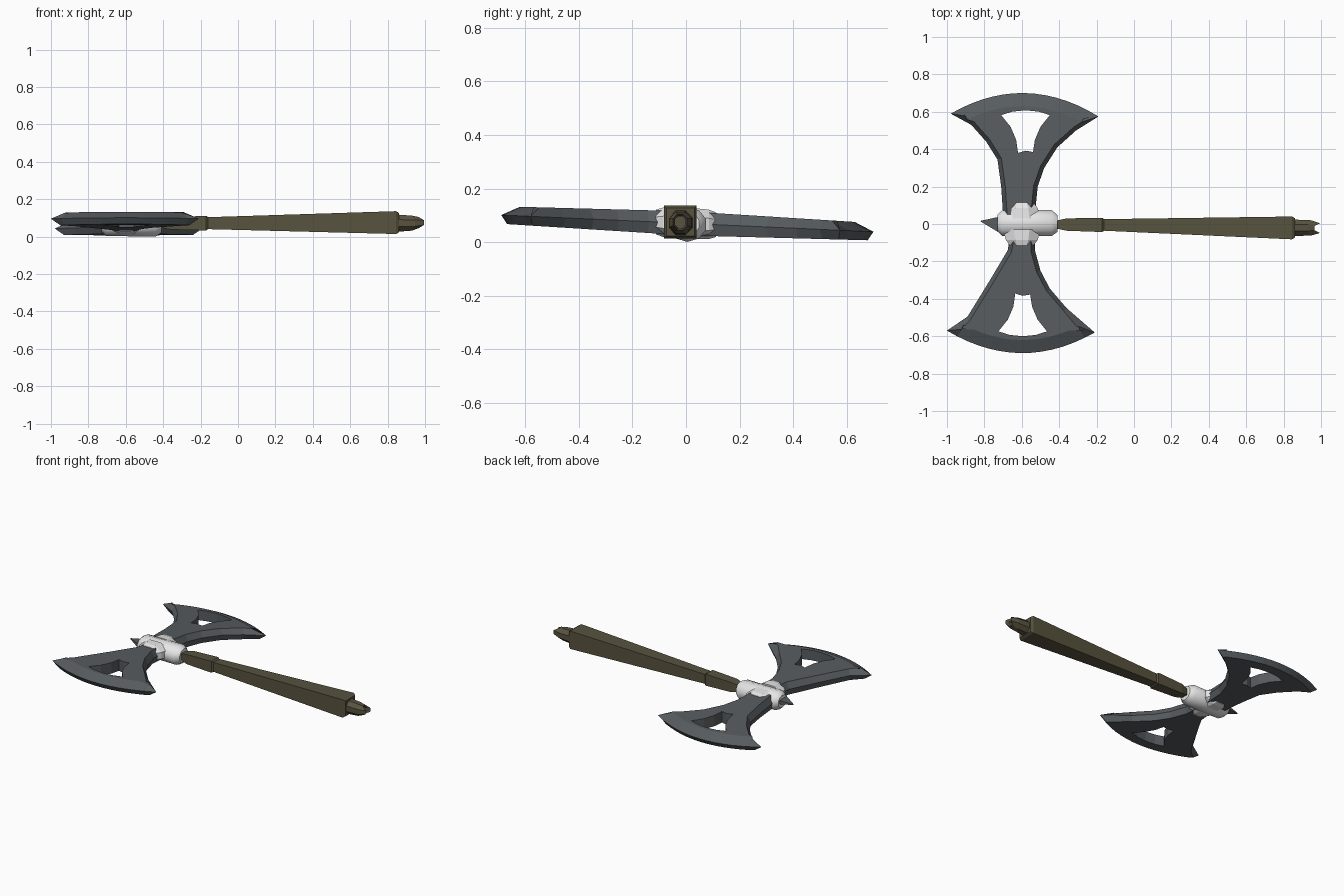
import bpy, bmesh, math
from mathutils import Vector

if "Cube" in bpy.data.objects:
    bpy.data.objects.remove(bpy.data.objects["Cube"])


def material(name, col):
    m = bpy.data.materials.new(name)
    m.diffuse_color = (*col, 1)
    m.use_nodes = True
    m.node_tree.nodes["Principled BSDF"].inputs["Base Color"].default_value = m.diffuse_color
    return m


STEEL = material("dark steel", (0.095, 0.107, 0.115))
WOOD = material("olive wood", (0.098, 0.086, 0.05))
SILVER = material("pale silver", (0.8, 0.8, 0.8))


def finish(name, bm, mat, smooth=False):
    bmesh.ops.recalc_face_normals(bm, faces=bm.faces)
    me = bpy.data.meshes.new(name)
    bm.to_mesh(me)
    bm.free()
    me.materials.append(mat)
    ob = bpy.data.objects.new(name, me)
    bpy.context.collection.objects.link(ob)
    if smooth:
        for o in bpy.context.selected_objects:
            o.select_set(False)
        ob.select_set(True)
        bpy.context.view_layer.objects.active = ob
        bpy.ops.object.shade_smooth_by_angle(angle=math.radians(46))
    return ob


def loft(name, stations, n, mat, axis="x", smooth=False):
    """Skin n-sided sections; station = (position, c1, c2, half1, half2[, jag])."""
    bm = bmesh.new()
    rings = []
    k = 1 / math.cos(math.pi / n)
    for s in stations:
        p, c1, c2, r1, r2 = s[:5]
        jag = s[5] if len(s) > 5 else 0
        ring = []
        for i in range(n):
            a = math.tau * (i + 0.5) / n
            u, w = c1 + r1 * k * math.cos(a), c2 + r2 * k * math.sin(a)
            q = p + (jag if i % 4 in (0, 3) else 0)
            ring.append(bm.verts.new((q, u, w) if axis == "x" else (u, q, w)))
        rings.append(ring)
    for a, b in zip(rings, rings[1:]):
        for i in range(n):
            j = (i + 1) % n
            bm.faces.new((a[i], a[j], b[j], b[i]))
    bm.faces.new(rings[0])
    bm.faces.new(rings[-1])
    return finish(name, bm, mat, smooth)


def mid_z(y):
    return 0.07 - 0.045 * y


def blade(name, side, left, right, arc_top, hole):
    """Sharp-edged axe blade; left and right run from neck to tip, y given as |y|."""
    l, r = left[-1], right[-1]
    arc = []
    for i in range(1, 14):
        t = i / 14
        arc.append((l[0] + (r[0] - l[0]) * t,
                    l[1] + (r[1] - l[1]) * t + (arc_top - (l[1] + r[1]) / 2) * (1 - (2 * t - 1) ** 2)))
    outline = left + arc + right[::-1]
    kinds = ["side"] * len(left) + ["arc"] * len(arc) + ["side"] * len(right)
    kinds[len(left) - 1] = kinds[len(left) + len(arc)] = "tip"
    n = len(outline)

    def inset(width):
        pts = []
        for i, (p, kind) in enumerate(zip(outline, kinds)):
            p, a, b = Vector(p), Vector(outline[i - 1]), Vector(outline[(i + 1) % n])
            if kind == "tip":                       # pull tips in along the blade
                d = Vector((-0.59, 0.53)) - p
                pts.append(p + d.normalized() * width["tip"])
            elif i in (0, n - 1):                   # neck end is hidden in the socket
                pts.append(p + Vector((width["side"] * (1 if i == 0 else -1), 0)))
            else:
                t = (b - a).normalized()
                pts.append(p + Vector((t.y, -t.x)) * width[kind])
        return pts

    bm = bmesh.new()

    def ring(pts, s):
        vs = []
        for u, v in pts:
            y = side * v
            vs.append(bm.verts.new((u, y, mid_z(y) + s * (0.045 - 0.018 * v))))
        return vs

    def bridge(a, b):
        for i in range(len(a)):
            j = (i + 1) % len(a)
            bm.faces.new((a[i], a[j], b[j], b[i]))

    edge = ring(outline, 0)
    top = ring(inset({"arc": 0.07, "side": 0.022, "tip": 0.08}), 1)
    low = ring(inset({"arc": 0.022, "side": 0.012, "tip": 0.05}), -1)
    hole_top, hole_low = ring(hole, 1), ring(hole, -1)
    bridge(edge, top)
    bridge(edge, low)
    bridge(hole_top, hole_low)
    for outer, inner in ((top, hole_top), (low, hole_low)):
        es = []
        for loop in (outer, inner):
            for i in range(len(loop)):
                pair = (loop[i - 1], loop[i])
                es.append(bm.edges.get(pair) or bm.edges.new(pair))
        bmesh.ops.triangle_fill(bm, edges=es, use_beauty=True)
    return finish(name, bm, STEEL)


# Two blades with the same kind of triangular window
hole = [(-0.71, 0.582), (-0.65, 0.601), (-0.58, 0.608), (-0.51, 0.601), (-0.45, 0.582),
        (-0.50, 0.52), (-0.53, 0.45), (-0.54, 0.385), (-0.58, 0.392), (-0.62, 0.38),
        (-0.63, 0.45), (-0.66, 0.52)]
blade("rear_blade", 1,
      [(-0.70, 0.05), (-0.71, 0.2), (-0.73, 0.345), (-0.79, 0.44), (-0.87, 0.53), (-0.98, 0.59)],
      [(-0.53, 0.05), (-0.515, 0.2), (-0.48, 0.3), (-0.41, 0.41), (-0.31, 0.5), (-0.19, 0.575)],
      0.70, hole)
blade("front_blade", -1,
      [(-0.66, 0.05), (-0.675, 0.14), (-0.77, 0.3), (-0.89, 0.495), (-1.0, 0.57)],
      [(-0.53, 0.05), (-0.53, 0.14), (-0.50, 0.25), (-0.45, 0.345), (-0.36, 0.45), (-0.21, 0.58)],
      0.69, [(u - 0.015, v - 0.008) for u, v in hole])

# Silver head collar, blade sockets and end spike
loft("head_collar", [(-0.73, 0.005, 0.066, 0.045, 0.04), (-0.705, 0.005, 0.066, 0.068, 0.06),
                     (-0.44, 0.005, 0.066, 0.07, 0.062), (-0.41, 0.003, 0.068, 0.045, 0.045)],
     10, SILVER, smooth=True)
for label, s in (("rear", 1), ("front", -1)):
    loft(label + "_blade_socket",
         [(s * v, -0.60, mid_z(s * v), w, h) for v, w, h in
          ((0.03, 0.10, 0.058), (0.085, 0.085, 0.055), (0.112, 0.065, 0.046))],
         8, SILVER, axis="y")
loft("end_spike", [(-0.82, 0.015, 0.07, 0.002, 0.002), (-0.715, -0.005, 0.07, 0.045, 0.014)],
     4, STEEL)

# Square tapered handle with raised collar
loft("handle", [(-0.42, -0.003, 0.07, 0.02, 0.02), (-0.36, -0.003, 0.071, 0.033, 0.033),
                (-0.17, -0.005, 0.072, 0.038, 0.039), (-0.16, -0.005, 0.072, 0.031, 0.032),
                (0.845, -0.021, 0.075, 0.061, 0.061), (0.86, -0.021, 0.075, 0.052, 0.052)],
     4, WOOD)

# Hollow pommel with jagged rim
loft("pommel", [(0.85, -0.02, 0.072, 0.044, 0.046), (0.93, -0.021, 0.072, 0.041, 0.04, 0.015),
                (0.965, -0.022, 0.075, 0.026, 0.03, 0.03), (0.955, -0.022, 0.075, 0.02, 0.022, 0.02),
                (0.89, -0.021, 0.074, 0.022, 0.022)],
     8, WOOD)
